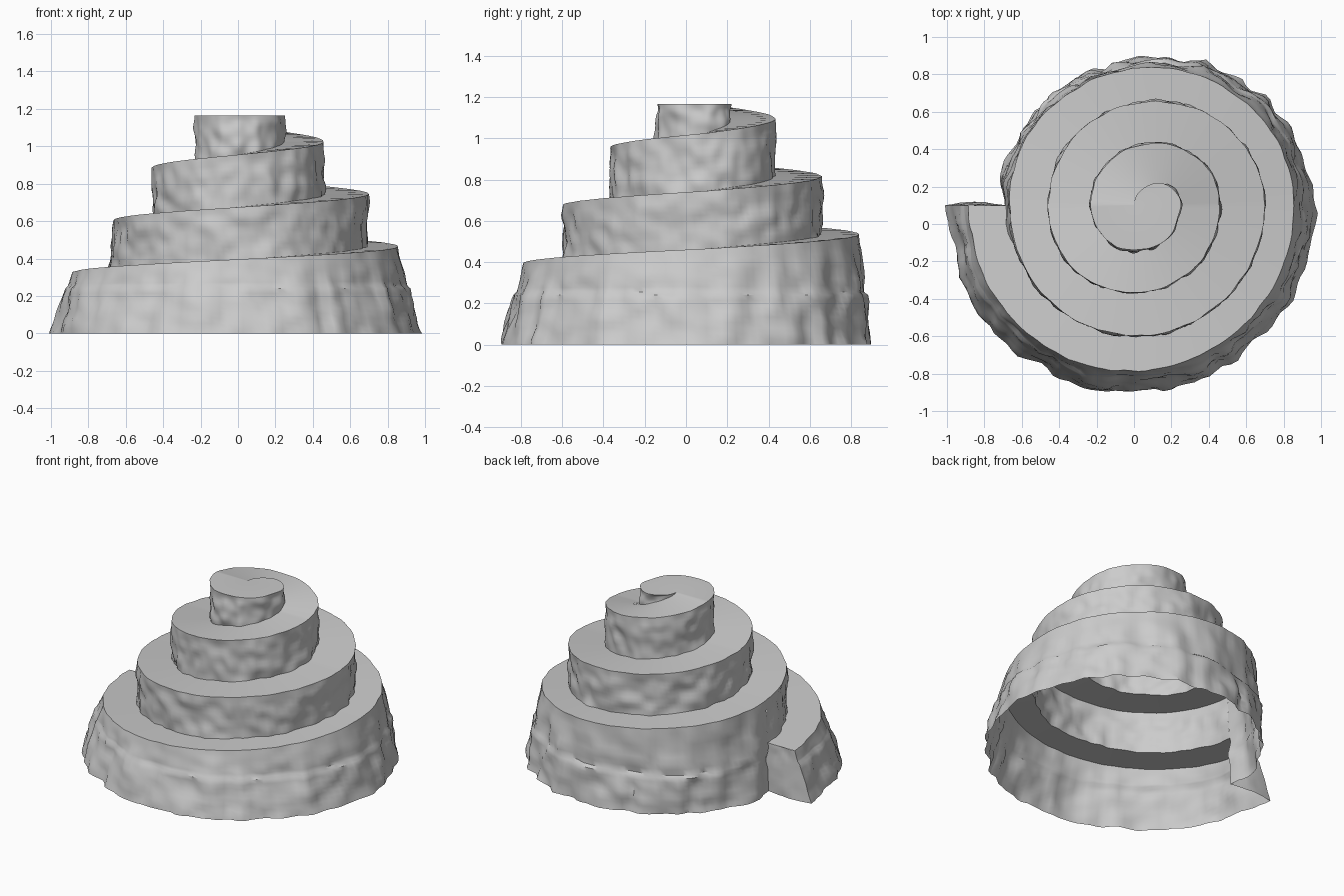
import bpy, bmesh, math
from mathutils import Vector, noise

if "Cube" in bpy.data.objects:
    bpy.data.objects.remove(bpy.data.objects["Cube"])

N = 72                      # steps per half turn
YC = 0.1                    # line on which the half circles meet
CROSS = [-0.885, 0.855, -0.67, 0.695, -0.46, 0.46, -0.23, 0.25, 0.0]


def spiral(i):
    """Point and outward direction on the half-circle spiral at step i."""
    k = min(i // N, 7)
    a, b = CROSS[k], CROSS[k + 1]
    ang = math.pi * ((i / N - k) + (1 if k % 2 == 0 else 0))
    d = Vector((math.cos(ang), math.sin(ang), 0))
    r = abs(a - b) / 2
    squash = 0.965 if k % 2 else 1.02
    return Vector(((a + b) / 2 + d.x * r, YC + d.y * r * squash, 0)), d


def rim_z(i):
    return 0.325 + 0.14 * min(i / N, 6)


def rough(p):
    q = Vector((p.x, p.y, p.z * 0.9))
    return noise.noise(q * 7) * 0.6 + noise.noise(q * 15 + Vector((5, 2, 7))) * 0.6


def outer_point(i, z):
    """Sloping rock face of the lowest turn."""
    p, d = spiral(i)
    t = i / N
    w = 0.105 if t < 1 else max(0.035, 0.105 - 0.13 * (t - 1))
    f = 1 - z / rim_z(i)
    off = w * f + (0.01 if z < 0.25 else 0) * min(1, (2 - t) * 4)
    p = Vector((p.x, p.y, z))
    ridge = noise.noise(Vector((p.x * 10, p.y * 10, z * 2.5 + (3 if z < 0.25 else 2.8))))
    soft = 0.25 + 0.75 * min(1, f * 2)
    return p + d * (off + soft * (0.036 * ridge + 0.026 * rough(p)))


def inner_point(i, f):
    """Near-vertical wall of an upper turn, f = 0 at rim, 1 at its foot."""
    p, d = spiral(i)
    z = rim_z(i) * (1 - f) + rim_z(i - 2 * N) * f
    p = Vector((p.x, p.y, z))
    amp = min(1, (8 * N - i) / 14)
    q = p + d * amp * (0.027 * rough(p) * (0.4 + 0.6 * min(1, f * 4)) - 0.004 * f)
    blend = min(1, (i - 2 * N) / 14)       # join smoothly to the lowest turn
    return q if blend >= 1 else outer_point(2 * N, z).lerp(q, blend) if i == 2 * N else \
        q + (outer_point(2 * N, z) - inner_raw(z)) * (1 - blend)


def inner_raw(z):
    """Undisturbed wall position where the second turn starts."""
    p, d = spiral(2 * N)
    return Vector((p.x, p.y, z))


bm = bmesh.new()


def grid(rows):
    """Skin a list of equally long point rows."""
    vs = [[bm.verts.new(p) for p in r] for r in rows]
    for r0, r1 in zip(vs, vs[1:]):
        for j in range(len(r0) - 1):
            bm.faces.new((r0[j], r1[j], r1[j + 1], r0[j + 1]))


# outer rock face, down to the ground
def heights(i):
    h = rim_z(i)
    return [h + (0.255 - h) * j / 8 for j in range(9)] + [0.24 * (1 - j / 9) for j in range(10)]


grid([[outer_point(i, z) for z in heights(i)] for i in range(2 * N + 1)])

# stepped-back walls of the upper turns
M = 12
grid([[inner_point(i, j / M) for j in range(M + 1)] for i in range(2 * N, 8 * N + 1)])


# rising ledge between each turn and the next one in
def rim(i):
    return outer_point(i, rim_z(i)) if i < 2 * N else inner_point(i, 0)


grid([[inner_point(i + 2 * N, 1), rim(i)] for i in range(6 * N + 1)])

# flat summit
centre = bm.verts.new((0, YC, rim_z(6 * N)))
ring = [bm.verts.new(rim(i)) for i in range(6 * N, 8 * N)]
for a, b in zip(ring, ring[1:]):
    bm.faces.new((centre, a, b))

# end face where the ramp begins
cap = []
for c in range(9):
    row = []
    for z in heights(0):
        p = outer_point(0, z).lerp(outer_point(2 * N, z), c / 8)
        p.y += (0.02 * rough(p) + 0.015 * (1 - z / 0.325)) * math.sin(math.pi * c / 8)
        row.append(p)
    cap.append(row)
grid(cap)

bmesh.ops.remove_doubles(bm, verts=bm.verts, dist=0.0008)
bmesh.ops.recalc_face_normals(bm, faces=bm.faces)
mesh = bpy.data.meshes.new("spiral_hill")
bm.to_mesh(mesh)
bm.free()
hill = bpy.data.objects.new("spiral_hill", mesh)
bpy.context.collection.objects.link(hill)
bpy.context.view_layer.objects.active = hill
hill.select_set(True)
bpy.ops.object.shade_smooth_by_angle(angle=math.radians(40))
